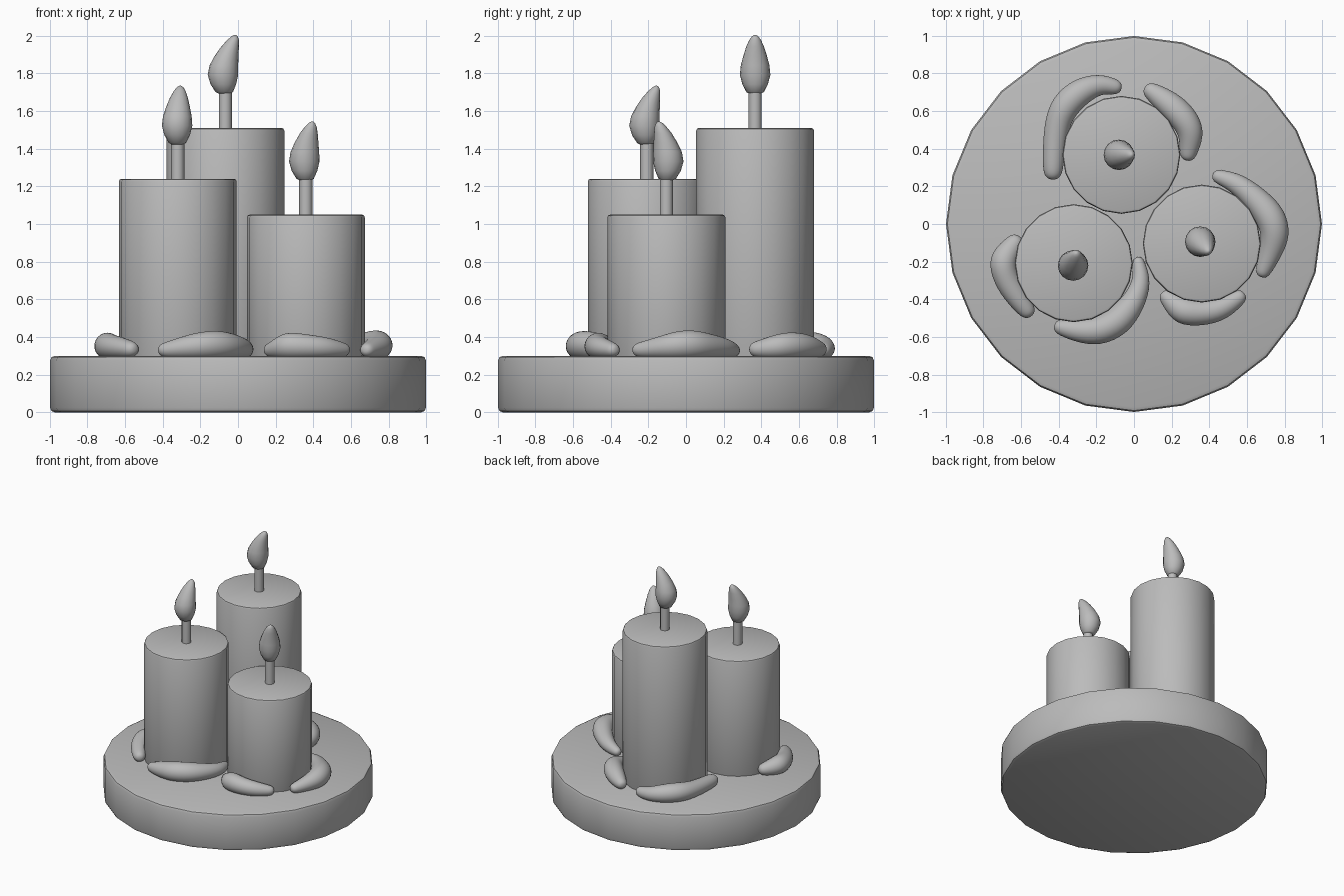
import bpy, bmesh, math
from mathutils import Vector

if "Cube" in bpy.data.objects:
    bpy.data.objects.remove(bpy.data.objects["Cube"], do_unlink=True)

GREY = (0.5, 0.5, 0.5, 1)
wax = bpy.data.materials.new("plain grey")
wax.use_nodes = True
wax.diffuse_color = GREY
wax.node_tree.nodes["Principled BSDF"].inputs["Base Color"].default_value = GREY

BASE_TOP = 0.3
CANDLE_R = 0.313


def finish(name, bm, angle=40):
    """Turn a bmesh into a smooth shaded object."""
    bmesh.ops.recalc_face_normals(bm, faces=bm.faces)
    mesh = bpy.data.meshes.new(name)
    bm.to_mesh(mesh)
    bm.free()
    mesh.materials.append(wax)
    obj = bpy.data.objects.new(name, mesh)
    bpy.context.collection.objects.link(obj)
    bpy.ops.object.select_all(action="DESELECT")
    obj.select_set(True)
    bpy.context.view_layer.objects.active = obj
    bpy.ops.object.shade_smooth_by_angle(angle=math.radians(angle))
    return obj


def loft(name, rings, angle=40):
    """Skin a list of vertex rings and close both ends."""
    bm = bmesh.new()
    loops = [[bm.verts.new(p) for p in ring] for ring in rings]
    n = len(loops[0])
    for a, b in zip(loops, loops[1:]):
        for i in range(n):
            j = (i + 1) % n
            bm.faces.new((a[i], a[j], b[j], b[i]))
    bm.faces.new(loops[0])
    bm.faces.new(loops[-1])
    return finish(name, bm, angle)


def circle(x, y, z, r, sides):
    steps = [math.tau * i / sides for i in range(sides)]
    return [(x + r * math.cos(t), y + r * math.sin(t), z) for t in steps]


def cylinder(name, x, y, z0, z1, r, sides, bevel=0.0):
    """Upright cylinder with optional rounded rims."""
    profile = [(z0, r), (z1, r)]
    if bevel:
        arc = [(bevel * (1 - math.cos(a)), bevel * (1 - math.sin(a)))
               for a in (0, math.pi / 4, math.pi / 2)]
        low = [(z0 + dz, r - dr) for dz, dr in arc]
        profile = low + [(z0 + z1 - z, q) for z, q in reversed(low)]
    return loft(name, [circle(x, y, z, q, sides) for z, q in profile])


# Flame profile: height, radius, sideways lean
FLAME = [(0, .03, -.005), (.008, .046, -.006), (.05, .068, -.011),
         (.10, .081, -.013), (.15, .076, -.008), (.2, .063, .006),
         (.25, .047, .025), (.285, .031, .041), (.304, .017, .049),
         (.312, .005, .052)]


def candle(label, x, y, top, lean):
    cylinder(label + "_candle", x, y, BASE_TOP - 0.02, top, CANDLE_R, 20, 0.015)
    cylinder(label + "_wick", x, y, top - 0.02, top + 0.2, 0.035, 12)
    dx, dy = math.cos(lean), math.sin(lean)
    rings = [circle(x + s * dx, y + s * dy, top + 0.182 + h, r, 16)
             for h, r, s in FLAME]
    loft(label + "_flame", rings, 80)


def drip(name, points):
    """Melted wax: a lumpy tube along (x, y, radius) points."""
    pts = [Vector(p) for p in points]

    def cap(end, inner):
        out = (end.xy - inner.xy).normalized()
        r = end.z
        return [Vector((*(end.xy + out * r * k), r * s))
                for k, s in ((1.0, .3), (.7, .75))]

    pts = cap(pts[0], pts[1]) + pts + cap(pts[-1], pts[-2])[::-1]
    rings = []
    for i, p in enumerate(pts):
        along = (pts[min(i + 1, len(pts) - 1)] - pts[max(i - 1, 0)]).xy.normalized()
        side = Vector((-along.y, along.x))
        owner = pts[min(max(i, 2), len(pts) - 3)].z
        height = BASE_TOP + 0.7 * owner
        ring = []
        for k in range(10):
            a = math.tau * k / 10
            q = p.xy + side * p.z * 1.05 * math.cos(a)
            ring.append((q.x, q.y, height + p.z * math.sin(a)))
        rings.append(ring)
    obj = loft(name, rings, 180)
    obj.modifiers.new("soften", "SUBSURF").levels = 2
    obj.modifiers["soften"].render_levels = 2


# Round base plate
cylinder("base_plate", 0, 0, 0, BASE_TOP, 0.998, 24, 0.025)

# Three candles with wicks and leaning flames
candle("back", -0.067, 0.367, 1.51, 0)
candle("right", -0.32, -0.208, 1.24, math.radians(75))
candle("left", 0.36, -0.104, 1.05, math.radians(-50))

# Melted wax around the candles
drip("back_candle_right_drip", [
    (-.43, .29, .055), (-.425, .4, .06), (-.41, .53, .068), (-.37, .63, .08),
    (-.28, .71, .075), (-.18, .745, .055), (-.11, .73, .045)])
drip("back_candle_left_drip", [
    (.1, .7, .05), (.18, .645, .07), (.26, .57, .078), (.31, .485, .072),
    (.29, .385, .05)])
drip("right_candle_outer_drip", [
    (-.64, -.11, .055), (-.705, -.19, .08), (-.68, -.295, .07),
    (-.62, -.39, .06), (-.575, -.45, .05)])
drip("right_candle_front_drip", [
    (.025, -.21, .035), (.045, -.305, .05), (0, -.415, .065),
    (-.08, -.52, .082), (-.195, -.575, .08), (-.31, -.565, .06),
    (-.38, -.55, .045)])
drip("left_candle_front_drip", [
    (.18, -.395, .045), (.25, -.465, .08), (.355, -.475, .07),
    (.465, -.455, .062), (.55, -.395, .045)])
drip("left_candle_outer_drip", [
    (.455, .25, .04), (.545, .22, .055), (.645, .135, .07), (.73, .04, .085),
    (.755, -.06, .08), (.725, -.155, .06), (.69, -.24, .045)])
